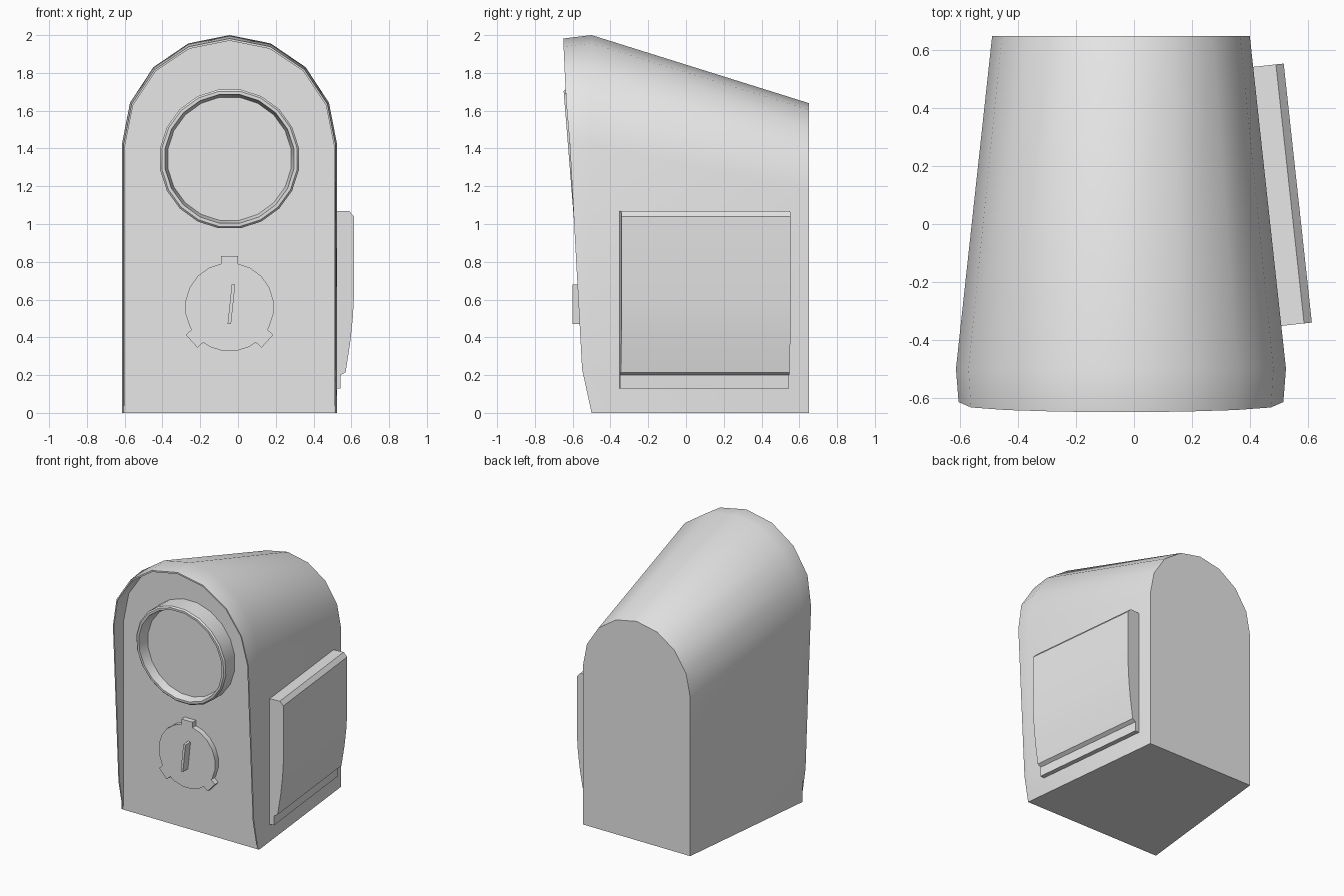
import bpy, bmesh, math
from mathutils import Matrix, Vector

cube = bpy.data.objects.get("Cube")
if cube:
    bpy.data.objects.remove(cube, do_unlink=True)

CX = -0.045      # centre line of the housing
FACE = -0.5      # plane of the recessed front face

grey = bpy.data.materials.new("light_grey")
grey.use_nodes = True
grey.diffuse_color = (0.8, 0.8, 0.8, 1)
grey.node_tree.nodes["Principled BSDF"].inputs["Base Color"].default_value = (0.8, 0.8, 0.8, 1)


def finish(name, bm):
    """Turn a bmesh into a shaded object."""
    bmesh.ops.remove_doubles(bm, verts=bm.verts, dist=0.0005)
    bmesh.ops.recalc_face_normals(bm, faces=bm.faces)
    mesh = bpy.data.meshes.new(name)
    bm.to_mesh(mesh)
    bm.free()
    mesh.materials.append(grey)
    ob = bpy.data.objects.new(name, mesh)
    bpy.context.collection.objects.link(ob)
    bpy.ops.object.select_all(action='DESELECT')
    ob.select_set(True)
    bpy.context.view_layer.objects.active = ob
    bpy.ops.object.shade_smooth_by_angle(angle=math.radians(32))
    return ob


def loft(name, sections, cap_start=True, cap_end=True):
    """Bridge closed loops of points in order."""
    bm = bmesh.new()
    loops = [[bm.verts.new(p) for p in s] for s in sections]
    for a, b in zip(loops, loops[1:]):
        for i in range(len(a)):
            j = (i + 1) % len(a)
            bm.faces.new((a[i], a[j], b[j], b[i]))
    if cap_start:
        bm.faces.new(loops[0])
    if cap_end:
        bm.faces.new(loops[-1])
    return finish(name, bm)


# Housing: arched section, tapering and dropping to the back, with a hood rim
RIM = [(0, -0.5), (0.23, -0.55), (1.42, -0.615), (1.65, -0.635), (1.98, -0.65)]


def rim_y(z):
    for (z0, y0), (z1, y1) in zip(RIM, RIM[1:]):
        if z <= z1:
            return y0 + (y1 - y0) * (z - z0) / (z1 - z0)
    return RIM[-1][1]


def arch(half, spring, top, y):
    pts = [(half, 0), (half, 0.23)]
    for i in range(9):
        a = math.pi * i / 8
        pts.append((half * math.cos(a), spring + (top - spring) * math.sin(a)))
    pts += [(-half, 0.23), (-half, 0)]
    return [(CX + x, y(z), z) for x, z in pts]


loft("housing", [
    arch(0.445, 1.185, 1.64, lambda z: 0.65),
    arch(0.57, 1.42, 2.0, lambda z: FACE),
    arch(0.561, 1.42, 1.982, rim_y),
    arch(0.552, 1.42, 1.97, rim_y),
    arch(0.552, 1.42, 1.97, lambda z: FACE),
])


# Round parts on the front face
def circle(r, zc, y, n=20):
    pts = []
    for i in range(n):
        a = 2 * math.pi * (i + 0.5) / n
        z = zc + r * math.sin(a)
        pts.append((CX + r * math.cos(a), y(z), z))
    return pts


def ring_y(z):
    return -0.59 - 0.08 * (z - 0.98)


LENS_Z = 1.345
loft("lens_ring", [
    circle(0.372, LENS_Z, lambda z: FACE + 0.01),
    circle(0.372, LENS_Z, lambda z: ring_y(z) + 0.01),
    circle(0.362, LENS_Z, ring_y),
    circle(0.345, LENS_Z, ring_y),
    circle(0.33, LENS_Z, lambda z: -0.535),
], cap_start=False)

KNOB_Z = 0.56
loft("knob", [
    circle(0.235, KNOB_Z, lambda z: FACE + 0.01),
    circle(0.235, KNOB_Z, lambda z: -0.54),
])


def block(name, size, matrix):
    bm = bmesh.new()
    bmesh.ops.create_cube(bm, size=1)
    bm.transform(matrix @ Matrix.Diagonal((*size, 1)))
    return finish(name, bm)


# Three tabs round the knob, then its pointer blade
for name, deg in (("top_tab", 90), ("right_tab", 222), ("left_tab", 318)):
    spin = Matrix.Rotation(math.radians(90 - deg), 4, 'Y')
    place = Matrix.Translation((CX, -0.515, KNOB_Z)) @ spin @ Matrix.Translation((0, 0, 0.24))
    block(name, (0.092, 0.05, 0.06), place)

block("pointer", (0.018, 0.07, 0.21),
      Matrix.Translation((-0.035, -0.565, 0.575)) @ Matrix.Rotation(math.radians(6), 4, 'Y'))

# Side panel: profile swept along the slanted left wall
PROFILE = [(-0.01, 1.07), (0.08, 1.07), (0.107, 1.04), (0.107, 0.62), (0.1, 0.5),
           (0.086, 0.37), (0.062, 0.215), (0.035, 0.2), (0.035, 0.13), (-0.01, 0.13)]
along = Vector((-0.125, 1.15, 0)).normalized()
out = Vector((along.y, -along.x, 0))
start = Vector((0.508, -0.352, 0))
loft("side_panel", [
    [start + along * d + out * u + Vector((0, 0, z)) for u, z in PROFILE]
    for d in (0, 0.9)
])
